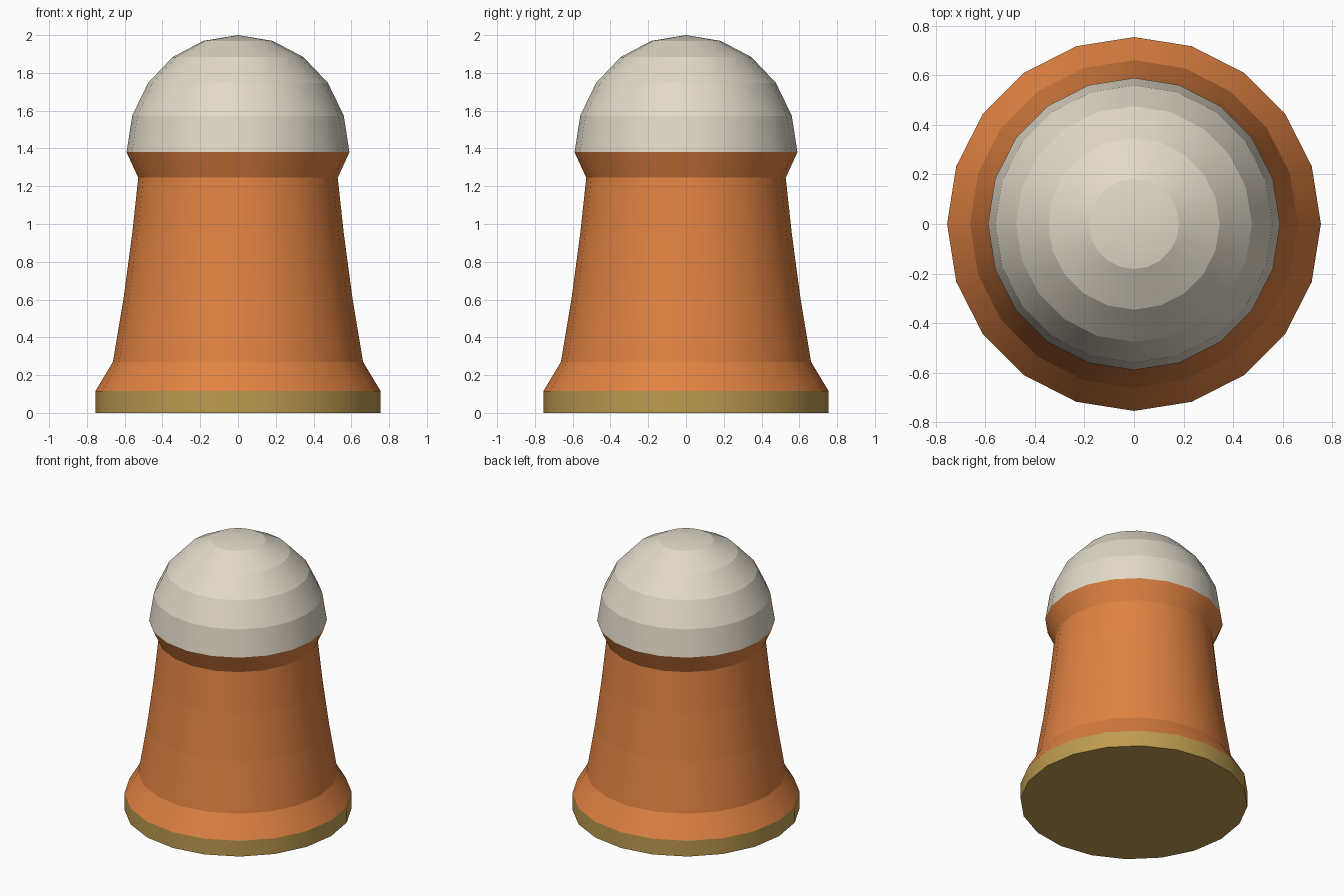
import bpy, bmesh, math

if "Cube" in bpy.data.objects:
    bpy.data.objects.remove(bpy.data.objects["Cube"])

SIDES = 20


def material(name, rgb):
    m = bpy.data.materials.new(name)
    m.diffuse_color = (*rgb, 1.0)
    m.use_nodes = True
    m.node_tree.nodes["Principled BSDF"].inputs["Base Color"].default_value = m.diffuse_color
    return m


def lathe(name, profile, mat, cap_bottom=False):
    """Revolve (radius, z) points; smooth around, crisp between rings."""
    bm = bmesh.new()
    rings = []
    for r, z in profile:
        if r == 0:
            rings.append([bm.verts.new((0, 0, z))] * SIDES)
        else:
            rings.append([bm.verts.new((r * math.cos(2 * math.pi * i / SIDES),
                                        r * math.sin(2 * math.pi * i / SIDES), z))
                          for i in range(SIDES)])
    for a, b in zip(rings, rings[1:]):
        for i in range(SIDES):
            j = (i + 1) % SIDES
            quad = dict.fromkeys((a[i], a[j], b[j], b[i]))
            bm.faces.new(list(quad)).smooth = True
    if cap_bottom:
        bm.faces.new(rings[0][::-1])
    for e in bm.edges:
        if abs(e.verts[0].co.z - e.verts[1].co.z) < 1e-5:
            e.smooth = False
    mesh = bpy.data.meshes.new(name)
    bm.to_mesh(mesh)
    bm.free()
    mesh.materials.append(mat)
    ob = bpy.data.objects.new(name, mesh)
    bpy.context.collection.objects.link(ob)
    return ob


orange = material("orange", (0.745, 0.223, 0.054))
cream = material("cream", (0.76, 0.70, 0.59))
gold = material("dull gold", (0.515, 0.332, 0.08))

# Base disc with closed underside
lathe("base_rim", [(0.755, 0), (0.755, 0.115)], gold, cap_bottom=True)

# Flared foot, tapering body and collar
lathe("body", [(0.755, 0.115), (0.662, 0.27), (0.604, 0.62), (0.56, 0.95),
               (0.528, 1.245), (0.59, 1.38)], orange)

# Rounded cap
lathe("dome", [(0.59, 1.38), (0.56, 1.573), (0.476, 1.747), (0.346, 1.884),
               (0.182, 1.97), (0, 2.0)], cream)
